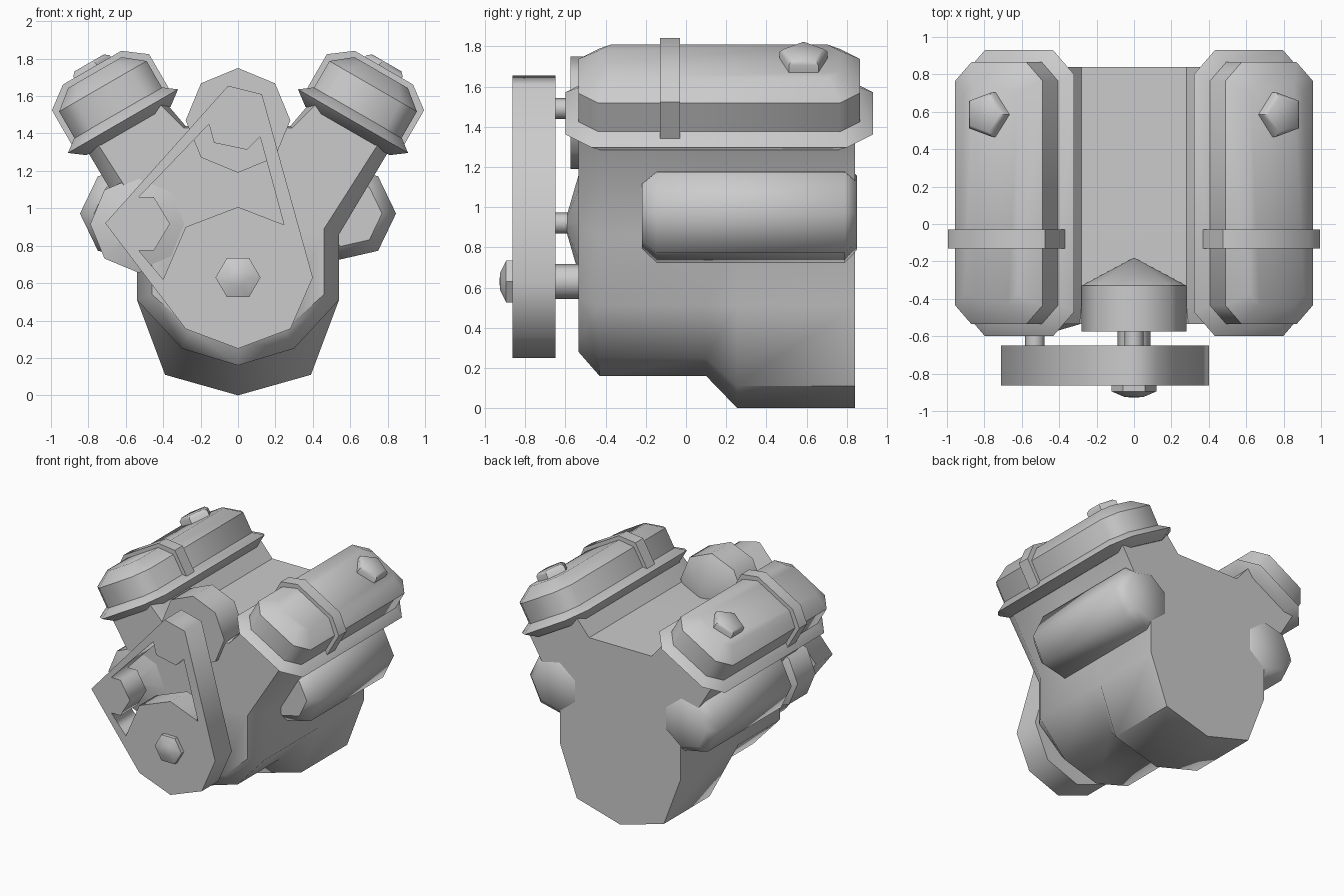
import bpy, bmesh
from math import sin, cos, radians, pi
from mathutils import Vector

if "Cube" in bpy.data.objects:
    bpy.data.objects.remove(bpy.data.objects["Cube"])


def smooth(ob):
    bpy.ops.object.select_all(action='DESELECT')
    ob.select_set(True)
    bpy.context.view_layer.objects.active = ob
    bpy.ops.object.shade_smooth_by_angle(angle=radians(47))
    return ob


def loft(name, rings):
    """Closed solid through equal-length rings of points."""
    bm = bmesh.new()
    vs = [[bm.verts.new(p) for p in r] for r in rings]
    n = len(vs[0])
    for a, b in zip(vs, vs[1:]):
        for i in range(n):
            j = (i + 1) % n
            bm.faces.new((a[i], a[j], b[j], b[i]))
    bm.faces.new(vs[0])
    bm.faces.new(vs[-1])
    bmesh.ops.remove_doubles(bm, verts=bm.verts, dist=1e-4)
    bmesh.ops.recalc_face_normals(bm, faces=bm.faces)
    me = bpy.data.meshes.new(name)
    bm.to_mesh(me)
    bm.free()
    ob = bpy.data.objects.new(name, me)
    bpy.context.collection.objects.link(ob)
    return smooth(ob)


def lathe(name, x, z, steps, sides, start=0.0, flip=1):
    """Turned part along y; steps are (y, radius)."""
    ang = [start + 2 * pi * i / sides for i in range(sides)]
    return loft(name, [[(x + flip * r * cos(a), y, z + r * sin(a)) for a in ang]
                       for y, r in steps])


# engine block: half profiles (x, z) from the bottom up, mirrored and lofted along y
def section(y, half):
    return [(x, y, z) for x, z in half] + [(-x, y, z) for x, z in half[:0:-1]]


arm = [(.54, .51), (.54, .86), (.82, 1.33), (.40, 1.58), (.28, 1.44), (.001, 1.44)]
shallow = [(0, .16), (.30, .25)] + arm
deep = [(0, 0), (.39, .11)] + arm
front = [(0, .28), (.25, .35), (.46, .54), (.46, .89), (.76, 1.36), (.42, 1.56),
         (.29, 1.43), (.001, 1.43)]
loft("engine_block", [section(-.535, front), section(-.43, shallow), section(.10, shallow),
                      section(.255, deep), section(.84, deep)])

# cylinder banks: tilted covers, flanges, straps, caps and side pipes
YC = .165


def tilt(s, u, y, n):
    return Vector((s * (.615 + .866 * u + .5 * n), y, 1.466 - .5 * u + .866 * n))


def plate(s, hw, hy, c, n):
    """Rectangle with cut corners in the tilted frame."""
    q = [(hw, hy - c), (hw - c, hy), (c - hw, hy), (-hw, hy - c),
         (-hw, c - hy), (c - hw, -hy), (hw - c, -hy), (hw, c - hy)]
    return [tilt(s, u, YC + y, n) for u, y in q]


for s, side in ((1, "right"), (-1, "left")):
    loft("head_flange_" + side, [plate(s, .26, .69, .10, -.06), plate(s, .34, .765, .13, 0),
                                 plate(s, .26, .69, .10, .06)])
    loft("valve_cover_" + side, [plate(s, .27, .70, .10, 0), plate(s, .27, .70, .10, .215),
                                 plate(s, .165, .60, .06, .30)])
    band = [(-.30, .03), (-.30, .24), (-.18, .33), (.18, .33), (.30, .24), (.30, .03)]
    loft("cover_strap_" + side, [[tilt(s, u, y, n) for u, n in band] for y in (-.13, -.03)])
    loft("filler_cap_" + side,
         [[tilt(s, .01 + r * cos(a), .585 + r * sin(a), n)
           for a in [pi + 2 * pi * i / 5 for i in range(5)]]
          for n, r in ((.25, .125), (.34, .125), (.36, .10))])
    lathe("exhaust_" + side, .59 * s, .972,
          [(-.22, .18), (-.145, .255), (.79, .255), (.85, .19)], 7, 0, s)

# accessories behind the belt
lathe("fan_housing", 0, 1.47, [(-.575, .28), (-.33, .28), (-.18, 0)], 8)
lathe("alternator", -.53, .915, [(-.60, .02), (-.53, .26), (-.30, .26), (-.22, .02)], 8)
lathe("fan_shaft", 0, 1.49, [(-.70, .052), (-.55, .052)], 8)
lathe("alternator_shaft", -.53, .92, [(-.70, .052), (-.55, .052)], 8)
lathe("crank_shaft", 0, .63, [(-.70, .087), (-.50, .087)], 8)
lathe("crank_nut", 0, .63, [(-.84, .12), (-.895, .12), (-.925, .05), (-.928, 0)], 6)

# drive belt with its pulleys: outer loop and inner hole
outer = [(-.71, .92), (-.053, 1.655), (.128, 1.61), (.40, .63), (.28, .355), (0, .25),
         (-.28, .355)]
hole = [(-.155, 1.45), (-.53, 1.06), (-.45, 1.06), (-.364, .917), (-.45, .773), (-.53, .773),
        (-.40, .62), (-.28, .90), (0, 1.007), (.246, .912), (.118, 1.382), (.048, 1.313),
        (-.128, 1.35)]
cu = bpy.data.curves.new("drive_belt", 'CURVE')
cu.dimensions = '2D'
cu.fill_mode = 'BOTH'
cu.extrude = .107
for loop in (outer, hole):
    sp = cu.splines.new('POLY')
    sp.points.add(len(loop) - 1)
    for p, (x, z) in zip(sp.points, loop):
        p.co = (x, z, 0, 1)
    sp.use_cyclic_u = True
belt = bpy.data.objects.new("drive_belt", cu)
belt.location = (0, -.757, 0)
belt.rotation_euler = (pi / 2, 0, 0)
bpy.context.collection.objects.link(belt)
bpy.ops.object.select_all(action='DESELECT')
belt.select_set(True)
bpy.context.view_layer.objects.active = belt
bpy.ops.object.convert(target='MESH')
